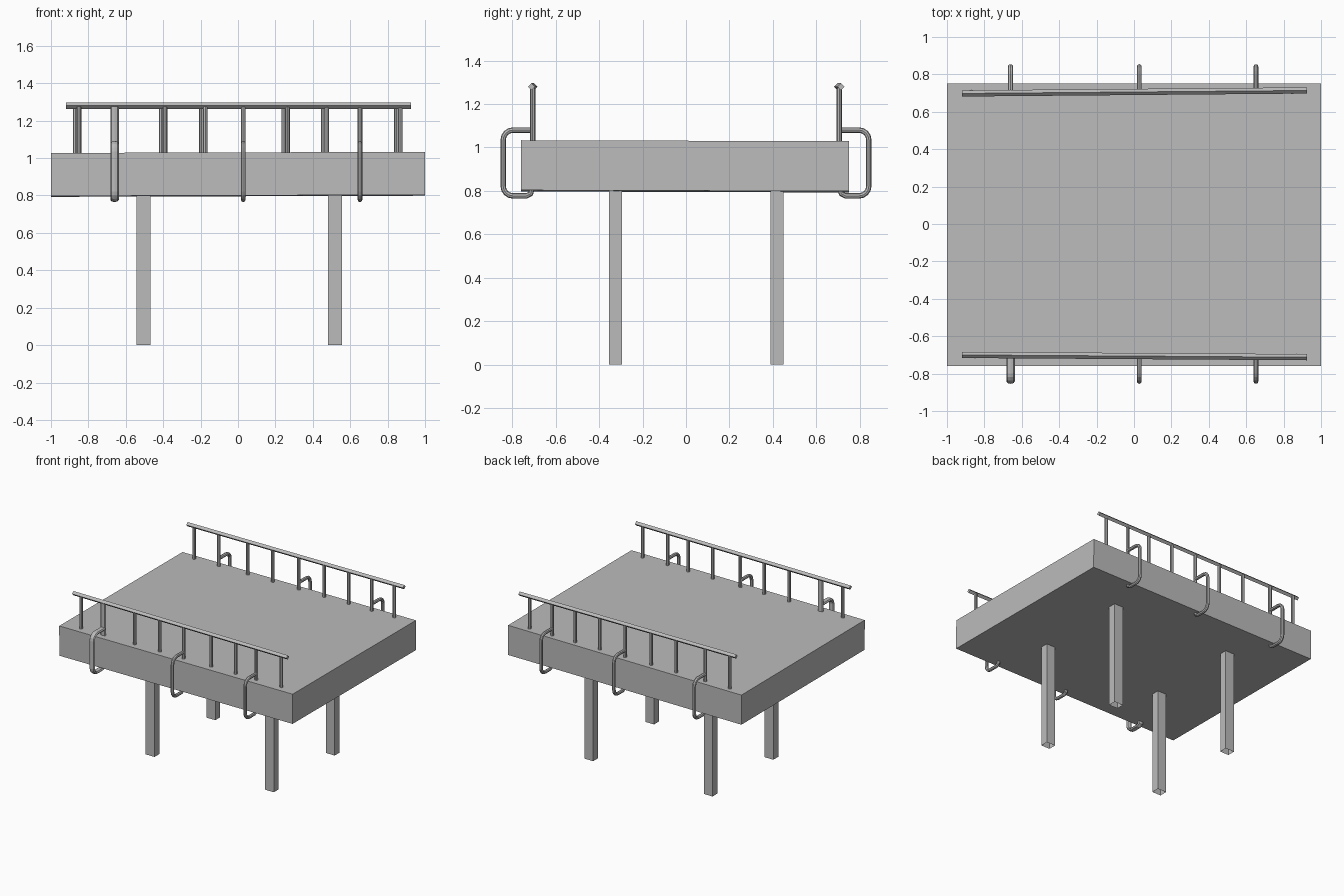
import bpy
import bmesh
from math import cos, sin, pi
from mathutils import Vector

cube = bpy.data.objects.get("Cube")
if cube:
    bpy.data.objects.remove(cube, do_unlink=True)

grey = bpy.data.materials.new("plain grey")
grey.use_nodes = True
colour = (0.5, 0.5, 0.5, 1)
grey.diffuse_color = colour
grey.node_tree.nodes["Principled BSDF"].inputs["Base Color"].default_value = colour


def finish(obj, name):
    obj.name = name
    obj.data.materials.append(grey)
    return obj


def box(name, centre, size, open_bottom=False):
    bm = bmesh.new()
    bmesh.ops.create_cube(bm, size=1)
    bmesh.ops.scale(bm, vec=size, verts=bm.verts)
    if open_bottom:
        low = [f for f in bm.faces if f.normal.z < -0.5]
        bmesh.ops.delete(bm, geom=low, context="FACES_ONLY")
    mesh = bpy.data.meshes.new(name)
    bm.to_mesh(mesh)
    bm.free()
    obj = bpy.data.objects.new(name, mesh)
    obj.location = centre
    bpy.context.collection.objects.link(obj)
    return finish(obj, name)


def rod(name, start, end, radius, sides, widen=1):
    start, end = Vector(start), Vector(end)
    axis = end - start
    bpy.ops.mesh.primitive_cylinder_add(vertices=sides, radius=radius,
                                        depth=axis.length, location=(start + end) / 2)
    obj = bpy.context.object
    obj.rotation_euler = axis.to_track_quat("Z", "Y").to_euler()
    obj.scale.x = widen
    return finish(obj, name)


def pipe(name, x, path, radius, widen=1):
    curve = bpy.data.curves.new(name, "CURVE")
    curve.dimensions = "3D"
    curve.bevel_depth = radius
    curve.bevel_resolution = 2
    curve.use_fill_caps = True
    spline = curve.splines.new("POLY")
    spline.points.add(len(path) - 1)
    for point, (y, z) in zip(spline.points, path):
        point.co = (0, y, z, 1)
    obj = bpy.data.objects.new(name, curve)
    obj.location.x = x
    obj.scale.x = widen
    bpy.context.collection.objects.link(obj)
    bpy.ops.object.select_all(action="DESELECT")
    obj.select_set(True)
    bpy.context.view_layer.objects.active = obj
    bpy.ops.object.convert(target="MESH")
    obj = finish(bpy.context.object, name)
    for face in obj.data.polygons:
        face.use_smooth = False


def hook_path(side):
    # Out from the post, down past the deck edge, and back underneath
    inner, outer, top, bottom, r = 0.71, 0.842, 1.08, 0.777, 0.045
    path = [(inner, top)]
    for cy, cz, first in ((outer - r, top - r, pi / 2), (outer - r, bottom + r, 0)):
        for i in range(5):
            a = first - i * pi / 8
            path.append((cy + r * cos(a), cz + r * sin(a)))
    path += [(inner + 0.025, bottom), (inner + 0.005, bottom + 0.01), (inner, 0.81)]
    return [(side * y, z) for y, z in path]


# Deck slab, very slightly out of level
deck = box("deck", (0, -0.005, 0.913), (2, 1.51, 0.23))
deck.rotation_euler = (-0.003, -0.003, 0)

# Square hollow legs
for x in (-0.505, 0.518):
    for y in (-0.325, 0.42):
        box("leg", (x, y, 0.401), (0.075, 0.06, 0.802), open_bottom=True)

# Railings with posts, and hooks gripping the deck edge
for side, label, shift, skew in ((-1, "front", 0.01, -0.006), (1, "back", -0.01, 0.008)):
    y = side * 0.706
    rod(label + "_handrail", (-0.92, y - skew, 1.28), (0.925, y + skew, 1.28), 0.0165, 4)
    for x in (-0.86, -0.4, -0.185, 0.255, 0.465, 0.857):
        rod(label + "_post", (x + shift, y, 1.01), (x + shift, y, 1.275), 0.0125, 8)
    for x in (-0.66, 0.028, 0.652):
        wide = 1.0
        if x < -0.5:
            wide = 1.8 if side < 0 else 1.15
        rod(label + "_hook_post", (x, y, 1.01), (x, y, 1.275), 0.0125, 8, wide)
        pipe(label + "_hook", x, hook_path(side), 0.0125, wide)
